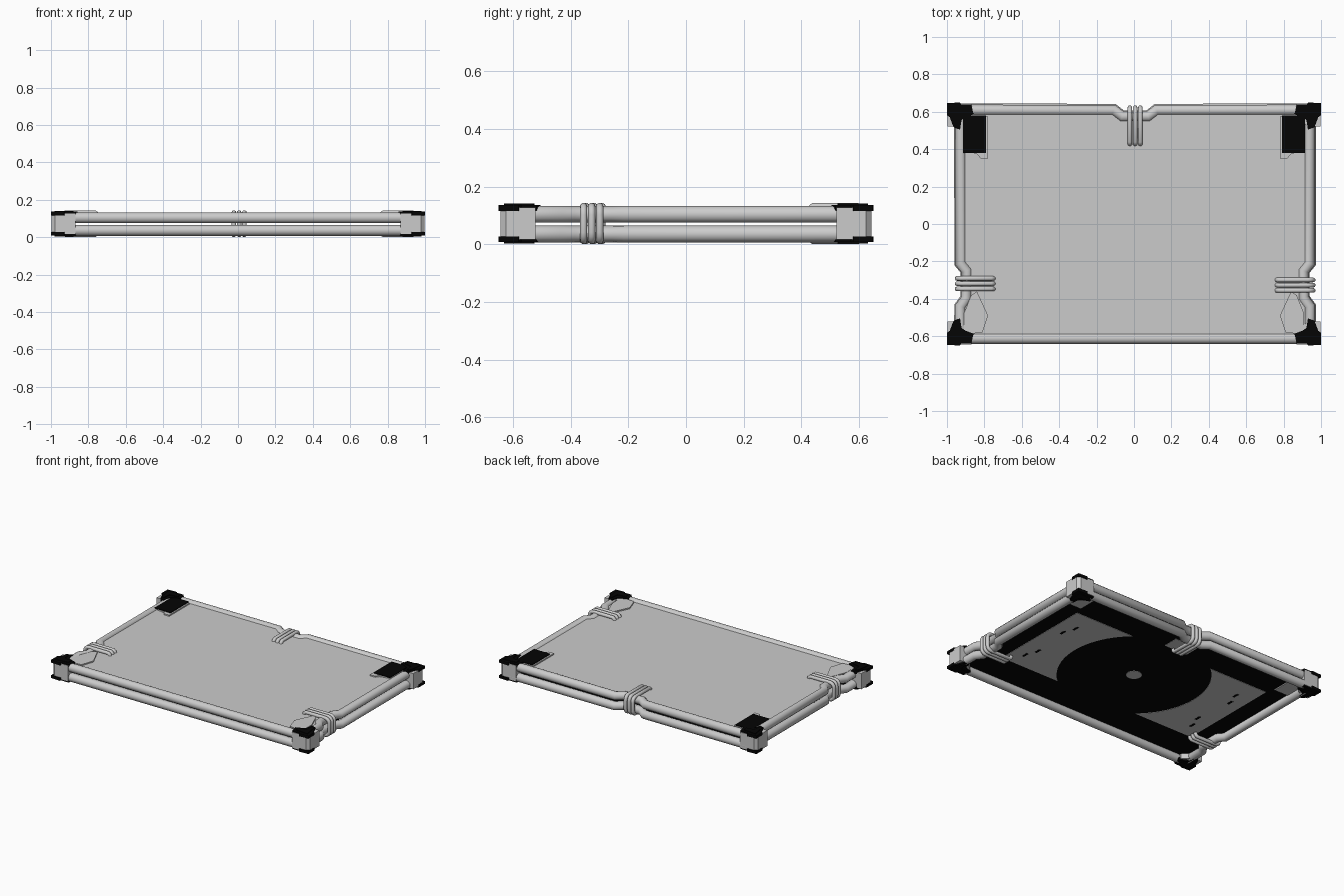
import bpy, bmesh, math

if "Cube" in bpy.data.objects:
    bpy.data.objects.remove(bpy.data.objects["Cube"])

MID = 0.07             # mid height, the frame is mirrored above and below it
CX = 0.006             # small sideways offset of tubes and clamps


def material(name, rgb):
    m = bpy.data.materials.new(name)
    m.diffuse_color = (*rgb, 1)
    m.use_nodes = True
    m.node_tree.nodes["Principled BSDF"].inputs["Base Color"].default_value = m.diffuse_color
    return m


GREY = material("metal_grey", (0.6, 0.6, 0.6))
BLACK = material("black", (0.0015, 0.0015, 0.0015))


def prism(name, pts, z0, z1, mat):
    """Flat outline raised from z0 to z1."""
    bm = bmesh.new()
    face = bm.faces.new([bm.verts.new((x, y, z0)) for x, y in pts])
    top = bmesh.ops.extrude_face_region(bm, geom=[face])["geom"]
    verts = [v for v in top if isinstance(v, bmesh.types.BMVert)]
    bmesh.ops.translate(bm, verts=verts, vec=(0, 0, z1 - z0))
    bmesh.ops.recalc_face_normals(bm, faces=bm.faces)
    me = bpy.data.meshes.new(name)
    bm.to_mesh(me)
    bm.free()
    me.materials.append(mat)
    ob = bpy.data.objects.new(name, me)
    bpy.context.collection.objects.link(ob)
    return ob


def layer(name, pts, a, b, side, mat):
    """Prism at heights a..b measured away from the mid height."""
    return prism(name, pts, *sorted((0.072 + side * a, 0.072 + side * b)), mat)


def box(x0, x1, y0, y1):
    return [(x0, y0), (x1, y0), (x1, y1), (x0, y1)]


def disc(r, n=40):
    return [(r * math.cos(2 * math.pi * i / n),
             r * math.sin(2 * math.pi * i / n)) for i in range(n)]


def tube(name, pts, radius, res=4):
    cu = bpy.data.curves.new(name, "CURVE")
    cu.dimensions = "3D"
    cu.bevel_depth = radius
    cu.bevel_resolution = res
    cu.use_fill_caps = True
    sp = cu.splines.new("POLY")
    sp.points.add(len(pts) - 1)
    for p, co in zip(sp.points, pts):
        p.co = (*co, 1)
    cu.materials.append(GREY)
    ob = bpy.data.objects.new(name, cu)
    bpy.context.collection.objects.link(ob)
    bpy.ops.object.select_all(action="DESELECT")
    ob.select_set(True)
    bpy.context.view_layer.objects.active = ob
    bpy.ops.object.convert(target="MESH")
    bpy.ops.object.shade_smooth_by_angle(angle=math.radians(50))


# Double frame of round tubes, stepped inwards at the clamps
for side, level in ((1, "upper"), (-1, "lower")):
    z = MID + side * 0.034
    o = 0.003 * -side       # the lower frame is slightly wider
    tube(level + "_front_tube", [(-0.93, -0.612, z), (0.93, -0.612, z)], 0.029)
    back = [(-0.93, 0.612), (-0.115, 0.612), (-0.07, 0.577),
            (0.07, 0.577), (0.115, 0.612), (0.93, 0.612)]
    tube(level + "_back_tube", [(x + CX, y + o, z) for x, y in back], 0.029)
    edge = [(0.936, -0.6), (0.936, -0.44), (0.903, -0.395),
            (0.903, -0.25), (0.936, -0.21), (0.936, 0.6)]
    for s in (-1, 1):
        tube(level + "_side_tube", [(s * (x + o) + CX, y, z) for x, y in edge], 0.029)

# Wire clamps hooked around both tubes: (distance from inner end, height)
h = 0.0595
hook = [(0, 0.038), (0.003, 0.051), (0.014, h), (0.165, h)]
hook += [(0.165 + 0.03 * math.sin(t), h - 0.03 + 0.03 * math.cos(t))
         for t in (math.pi / 8, math.pi / 4, math.pi * 3 / 8, math.pi / 2)]
hook += [(d, -v) for d, v in reversed(hook)]
for k in (-1, 0, 1):
    tube("back_clamp_wire",
         [(k * 0.028 + CX, 0.427 + d, 0.072 + v) for d, v in hook], 0.0125, 3)
    for s in (-1, 1):
        y = -0.323 - s * 0.004 + k * 0.028
        tube("side_clamp_wire",
             [(s * (0.757 + d) + CX, y, 0.072 + v) for d, v in hook], 0.0125, 3)

# Grey sheet on top, black sheet underneath
outline = box(-0.91, 0.915, -0.605, 0.585)
prism("top_panel", outline, 0.108, 0.119, GREY)
prism("bottom_panel", outline, 0.051, 0.061, BLACK)

# Underside artwork: grey fields around a large black circle, grey hub
R, W, H = 0.49, 0.78, 0.37
a = math.asin(H / R)
arc = [(R * math.cos(a - 2 * a * i / 20), R * math.sin(a - 2 * a * i / 20))
       for i in range(21)]
for s in (-1, 1):
    field = [(s * x, y) for x, y in arc + [(W, -H), (W, H)]]
    prism("underside_field", field, 0.0485, 0.0515, GREY)
    for i, y in enumerate((-0.24, -0.15, 0.13, 0.22)):
        x = s * (0.69 - 0.03 * (i % 2))
        prism("underside_mark", box(x - 0.008, x + 0.008, y - 0.03, y + 0.015),
              0.047, 0.049, BLACK)
prism("underside_hub", disc(0.05), 0.0485, 0.0515, GREY)
prism("underside_clamp_pad", box(-0.09, 0.09, 0.41, 0.52), 0.0485, 0.0515, GREY)

# Corner blocks, black caps and pads
block = [(0.022, 0.003), (0.13, 0.003), (0.13, 0.07), (0.07, 0.125),
         (0.002, 0.125), (0.002, 0.022)]
cap = [(0, 0), (0.07, -0.004), (0.075, 0.006), (0.13, 0.006), (0.142, 0.06),
       (0.10, 0.075), (0.078, 0.09), (0.07, 0.142), (0.035, 0.128),
       (0.015, 0.075), (0, 0.065)]
ridge = [(0.02, 0.015), (0.115, 0.025), (0.12, 0.055), (0.06, 0.065),
         (0.055, 0.12), (0.035, 0.115)]
back_pad = [(0.915, 0.575), (0.915, 0.39), (0.84, 0.375), (0.82, 0.35),
            (0.78, 0.35), (0.78, 0.575)]
front_pad = [(0.91, -0.48), (0.87, -0.38), (0.84, -0.36), (0.78, -0.49),
             (0.81, -0.58), (0.91, -0.59)]
for sx in (-1, 1):
    def flip(pts):
        return [(sx * x, y) for x, y in pts]
    for sy in (-1, 1):
        def place(pts):
            return [(sx * (1 - u), sy * (0.646 - v)) for u, v in pts]
        prism("corner_block", place(block), 0.017, 0.127, GREY)
        for side in (-1, 1):
            layer("corner_cap", place(cap), 0.044, 0.064, side, BLACK)
            layer("corner_cap_ridge", place(ridge), 0.063, 0.069, side, BLACK)
    prism("back_pad", flip(back_pad), 0.118, 0.1275, GREY)
    prism("front_pad", flip(front_pad), 0.118, 0.1275, GREY)
    prism("back_grip", flip(box(0.79, 0.915, 0.38, 0.58)), 0.127, 0.133, BLACK)
    prism("underside_pad", flip(box(0.80, 0.91, 0.43, 0.57)), 0.044, 0.052, GREY)
